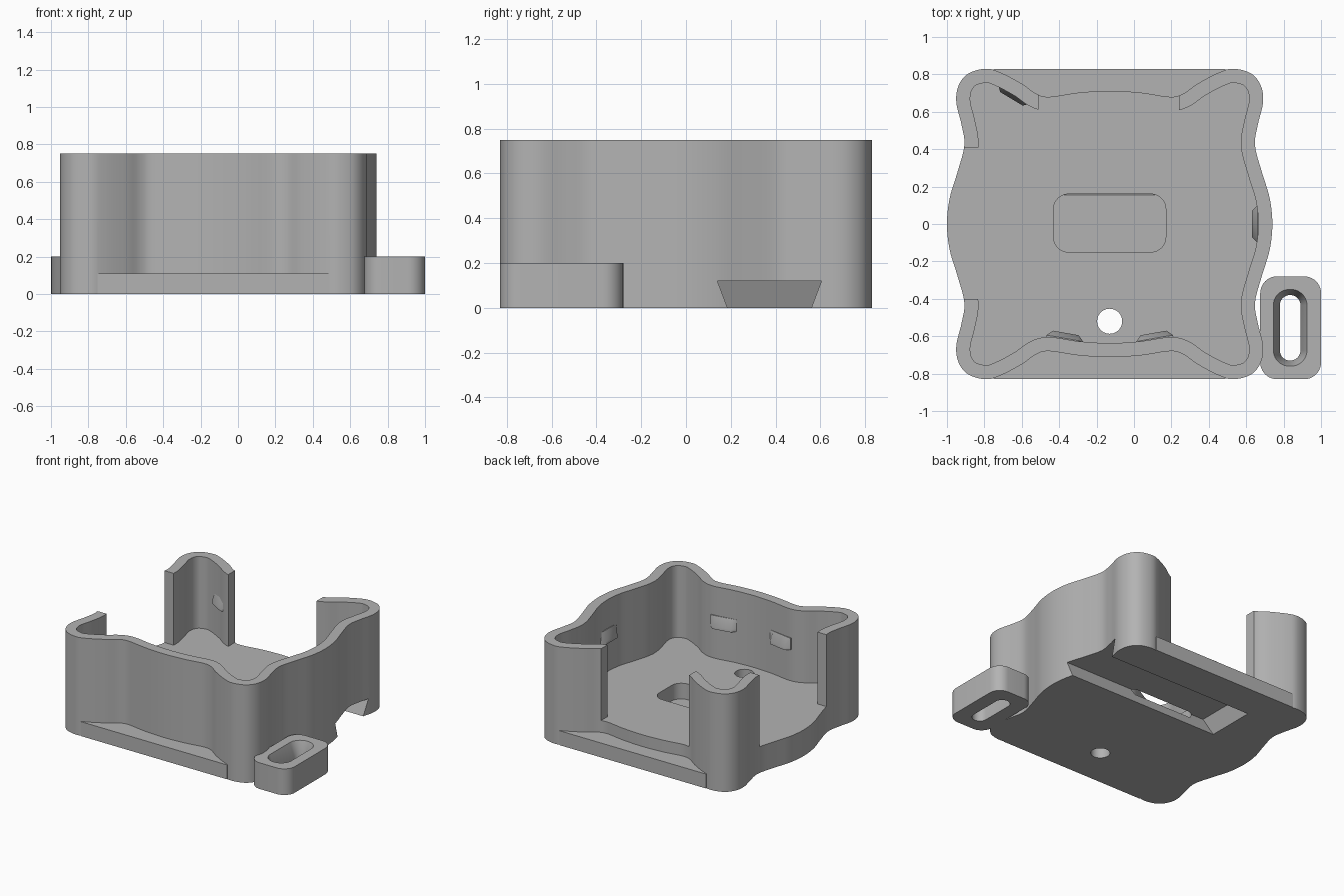
import bpy, bmesh, math
from mathutils import Vector, Matrix

if "Cube" in bpy.data.objects:
    bpy.data.objects.remove(bpy.data.objects["Cube"], do_unlink=True)

GREY = (0.45, 0.45, 0.45, 1)
grey = bpy.data.materials.new("grey plastic")
grey.use_nodes = True
grey.diffuse_color = GREY
grey.node_tree.nodes["Principled BSDF"].inputs["Base Color"].default_value = GREY

CX = -0.13                 # centre of the tray
FLOOR, TOP = 0.2, 0.75


def loft(name, sections):
    """Closed solid through stacked outlines, given as (points, z)."""
    bm = bmesh.new()
    rings = [[bm.verts.new((p[0], p[1], z)) for p in pts] for pts, z in sections]
    for a, b in zip(rings, rings[1:]):
        for i in range(len(a)):
            j = (i + 1) % len(a)
            bm.faces.new((a[i], a[j], b[j], b[i]))
    bm.faces.new(rings[0][::-1])
    bm.faces.new(rings[-1])
    bmesh.ops.recalc_face_normals(bm, faces=bm.faces)
    mesh = bpy.data.meshes.new(name)
    bm.to_mesh(mesh)
    bm.free()
    mesh.materials.append(grey)
    ob = bpy.data.objects.new(name, mesh)
    bpy.context.collection.objects.link(ob)
    return ob


def rect(x0, x1, y0, y1):
    return [(x0, y0), (x1, y0), (x1, y1), (x0, y1)]


def rounded(x0, x1, y0, y1, r, n=10):
    corners = [(x1 - r, y1 - r), (x0 + r, y1 - r), (x0 + r, y0 + r), (x1 - r, y0 + r)]
    pts = []
    for q, (cx, cy) in enumerate(corners):
        for i in range(n + 1):
            a = math.pi / 2 * (q + i / n)
            pts.append((cx + r * math.cos(a), cy + r * math.sin(a)))
    return pts


def boolean(target, tool, operation="DIFFERENCE"):
    tool.hide_render = True
    mod = target.modifiers.new("cut", "BOOLEAN")
    mod.operation, mod.solver, mod.object = operation, "EXACT", tool
    bpy.context.view_layer.objects.active = target
    bpy.ops.object.modifier_apply(modifier=mod.name)
    bpy.data.objects.remove(tool, do_unlink=True)


def smooth_loop(pts, n=6):
    """Closed Catmull-Rom curve through the points."""
    out, count = [], len(pts)
    for i in range(count):
        a, b, c, d = (Vector(pts[(i + k) % count]) for k in (-1, 0, 1, 2))
        for s in range(n):
            t = s / n
            out.append(0.5 * (2 * b + (c - a) * t + (2 * a - 5 * b + 4 * c - d) * t * t
                              + (3 * b - a - 3 * c + d) * t ** 3))
    return out


def inset(pts, dist):
    out = []
    for i, p in enumerate(pts):
        d = (pts[(i + 1) % len(pts)] - pts[i - 1]).normalized()
        out.append(p + Vector((-d.y, d.x)) * dist)
    return out


# Wavy outline: one quarter, mirrored to all four
quarter = [(0.87, 0), (0.855, 0.14), (0.813, 0.28), (0.777, 0.42), (0.792, 0.53),
           (0.82, 0.65), (0.808, 0.74), (0.755, 0.805), (0.66, 0.83), (0.58, 0.808),
           (0.47, 0.75), (0.39, 0.695), (0.32, 0.68), (0.17, 0.702), (0, 0.712)]
half = quarter + [(-x, y) for x, y in quarter[-2::-1]]
full = half + [(x, -y) for x, y in half[-2:0:-1]]
outer = smooth_loop([(x + CX, y) for x, y in full])
inner = inset(outer, 0.075)

# Tray with walls, straight front and back plate edges
tray = loft("tray", [(outer, 0), (outer, TOP)])
boolean(tray, loft("cavity", [(inner, FLOOR), (inner, 1)]))
for opening in (rect(-1.2, -0.7, -0.4, 0.41), rect(-0.51, 0.24, 0.5, 1)):
    boolean(tray, loft("opening", [(opening, FLOOR), (opening, 1)]))
plate = rect(CX - 0.62, CX + 0.62, -0.83, 0.83)
boolean(tray, loft("plate", [(plate, 0), (plate, 0.11)]), "UNION")

# Dovetail slot underneath, pocket in the floor, round drain hole
boolean(tray, loft("dovetail", [(rect(-0.57, 1.2, 0.189, 0.556), -0.01),
                                (rect(-0.51, 1.2, 0.14, 0.605), 0.12)]))
pocket = rounded(-0.43, 0.17, -0.15, 0.16, 0.08)
boolean(tray, loft("pocket", [(pocket, 0.08), (pocket, 0.3)]))
hole = rounded(CX - 0.067, CX + 0.067, -0.587, -0.453, 0.067)
boolean(tray, loft("hole", [(hole, -0.1), (hole, 0.3)]))

# Side lug with countersunk long slot
lug_shape = rounded(0.675, 1, -0.83, -0.28, 0.09)
lug = loft("side_lug", [(lug_shape, 0), (lug_shape, FLOOR)])
narrow = rounded(0.78, 0.89, -0.73, -0.38, 0.054)
wide = rounded(0.745, 0.925, -0.76, -0.35, 0.085)
boolean(lug, loft("lug_slot", [(narrow, -0.1), (narrow, 0.1), (wide, FLOOR), (wide, 0.3)]))


# Snap clips on the inner walls
def clip(name, x, y, angle, w=0.1):
    turn = Matrix.Rotation(math.radians(angle), 2)

    def outline(depth):
        pts = [(-w, -0.03), (w, -0.03), (w, 0), (w - 0.03, depth), (0.03 - w, depth), (-w, 0)]
        return [turn @ Vector(p) + Vector((x, y)) for p in pts]
    return loft(name, [(outline(0.03), 0.44), (outline(0.03), 0.46), (outline(0.001), 0.53)])


clips = [clip("front_clip_right", -0.37, -0.612, -10), clip("front_clip_left", 0.11, -0.612, 10),
         clip("side_clip", 0.66, 0, 90), clip("corner_clip", -0.64, 0.695, 149)]

bpy.ops.object.select_all(action="DESELECT")
for ob in [tray, lug] + clips:
    ob.select_set(True)
bpy.context.view_layer.objects.active = tray
bpy.ops.object.shade_smooth_by_angle(angle=math.radians(30))
